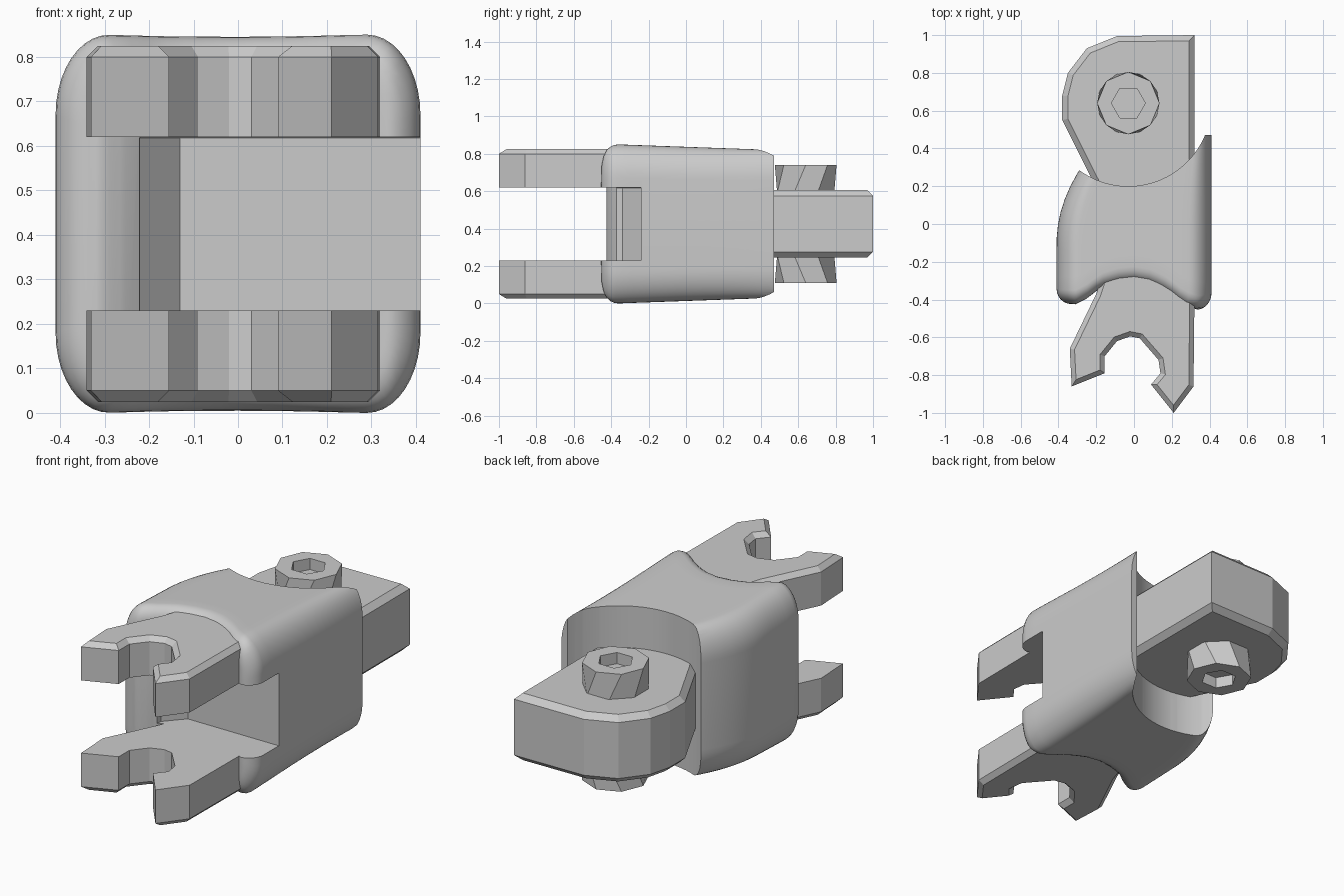
import bpy, bmesh
from math import sin, cos, pi, radians
from mathutils import Matrix

if "Cube" in bpy.data.objects:
    bpy.data.objects.remove(bpy.data.objects["Cube"])

ZC = 0.425              # mid height, everything is mirrored about it
PIN = (-0.03, 0.64)     # hinge axis


def finish(bm, name):
    bmesh.ops.recalc_face_normals(bm, faces=bm.faces)
    me = bpy.data.meshes.new(name)
    bm.to_mesh(me)
    bm.free()
    ob = bpy.data.objects.new(name, me)
    bpy.context.collection.objects.link(ob)
    return ob


def cut(ob, cutter):
    m = ob.modifiers.new("cut", 'BOOLEAN')
    m.operation = 'DIFFERENCE'
    m.solver = 'EXACT'
    m.object = cutter
    bpy.context.view_layer.objects.active = ob
    bpy.ops.object.modifier_apply(modifier=m.name)
    bpy.data.objects.remove(cutter)


def cylinder(name, n, r, z0, z1, turn=0.0):
    bm = bmesh.new()
    bmesh.ops.create_cone(bm, cap_ends=True, segments=n, radius1=r, radius2=r, depth=z1 - z0,
                          matrix=Matrix.Translation((*PIN, (z0 + z1) / 2)) @ Matrix.Rotation(turn, 4, 'Z'))
    return finish(bm, name)


def plate(name, pts, z0, z1, bevel, both=False):
    bm = bmesh.new()
    lo = [bm.verts.new((x, y, z0)) for x, y in pts]
    hi = [bm.verts.new((x, y, z1)) for x, y in pts]
    n = len(pts)
    bm.faces.new(lo)
    bm.faces.new(hi)
    for i in range(n):
        j = (i + 1) % n
        bm.faces.new((lo[i], lo[j], hi[j], hi[i]))
    bmesh.ops.recalc_face_normals(bm, faces=bm.faces)
    rim = [e for e in bm.edges if all(v in hi for v in e.verts)
           or (both and all(v in lo for v in e.verts))]
    bmesh.ops.bevel(bm, geom=rim, offset=bevel, segments=1, affect='EDGES', profile=0.5)
    return finish(bm, name)


def mirror_copy(ob, name):
    bm = bmesh.new()
    bm.from_mesh(ob.data)
    for v in bm.verts:
        v.co.z = 2 * ZC - v.co.z
    return finish(bm, name)


# body: rounded section swept front to back, wavy front, left side curving in
def lerp_table(t, x):
    for (a, ya), (b, yb) in zip(t, t[1:]):
        if x <= b:
            return ya + (yb - ya) * max(0, (x - a) / (b - a))
    return t[-1][1]


FRONT = [(-0.41, -0.42), (-0.31, -0.425), (-0.25, -0.395), (-0.18, -0.34), (-0.09, -0.31),
         (0, -0.30), (0.09, -0.315), (0.18, -0.36), (0.27, -0.43), (0.34, -0.455), (0.41, -0.445)]


def half_section(inset):
    w, h = 0.41 - inset, 0.425 - inset
    rx, rz = 0.12 - inset * 0.5, 0.18 - inset * 0.6
    corner = [(w - rx + rx * sin(a), h - rz + rz * cos(a)) for a in [i * pi / 20 for i in range(11)]]
    flat = [(-1 + 2 * i / 14) * (w - rx) for i in range(1, 14)]
    return [(-x, z) for x, z in reversed(corner)] + [(x, h) for x in flat] + corner


def body_point(x, z, back, inset_y, t):
    f = lerp_table(FRONT, x) + inset_y
    y = f + (back - f) * t
    k = max(0, (y + 0.1) / 0.385)
    left = -0.41 + 0.12 * k * k
    x2 = left + (x + 0.41) / 0.82 * (0.41 - left)
    z *= 1 - 0.07 * max(0, min(1, (y + 0.36) / 0.83))
    return x2, y, ZC + z


bm = bmesh.new()
rings = []
R = 0.075
stations = [(R * (1 - sin(a)), R * (1 - cos(a)), 0.0) for a in [i * pi / 12 for i in range(7)]]
stations += [(0, R, i / 12) for i in range(1, 13)]
for inset, dy, t in stations:
    half = half_section(inset)
    ring = [(x, z) for x, z in half] + [(x, -z) for x, z in reversed(half)]
    rings.append([bm.verts.new(body_point(x, z, 0.47, dy, t)) for x, z in ring])
n = len(rings[0])
for a, b in zip(rings, rings[1:]):
    for i in range(n):
        j = (i + 1) % n
        bm.faces.new((a[i], a[j], b[j], b[i]))
for r in (rings[0], rings[-1]):
    for i in range(n // 2 - 1):
        bm.faces.new((r[i], r[i + 1], r[n - 2 - i], r[n - 1 - i]))
body = finish(bm, "link_body")
cut(body, cylinder("hinge_clearance", 64, 0.44, -0.3, 1.2))

# slot between the prongs, open to the right, with a sloped left wall
slot = plate("slot", [(-0.23, -0.6), (0.6, -0.6), (0.6, -0.24), (-0.13, -0.24), (-0.22, -0.34)],
             0.23, 0.62, 0.002)
cut(body, slot)
bpy.ops.object.select_all(action='DESELECT')
body.select_set(True)
bpy.context.view_layer.objects.active = body
bpy.ops.object.shade_smooth_by_angle(angle=radians(32))

# front prongs with open snap sockets
prong = [(-0.16, -0.25), (-0.20, -0.37), (-0.34, -0.66), (-0.33, -0.86), (-0.155, -0.79),
         (-0.155, -0.70), (-0.09, -0.62), (-0.02, -0.595), (0.03, -0.605), (0.13, -0.72),
         (0.14, -0.79), (0.09, -0.85), (0.21, -1.0), (0.315, -0.86), (0.32, -0.40), (0.30, -0.25)]
upper = plate("upper_prong", prong, 0.62, 0.825, 0.025)
mirror_copy(upper, "lower_prong")

# rear hinge tab
tab = [(0.32, 0.1), (0.32, 1.0), (-0.09, 0.995), (-0.25, 0.93), (-0.35, 0.80), (-0.38, 0.68),
       (-0.38, 0.55), (-0.23, 0.25), (-0.15, 0.1)]
plate("hinge_tab", tab, 0.245, 0.605, 0.03, both=True)

# hinge pins with hexagonal recess
pin = cylinder("upper_pin", 8, 0.165, 0.59, 0.74, pi / 8)
for v in pin.data.vertices:         # slight twist gives the triangular facets
    if v.co.z > 0.7:
        v.co = Matrix.Translation((*PIN, 0)) @ Matrix.Rotation(pi / 8, 4, 'Z') @ \
            Matrix.Translation((-PIN[0], -PIN[1], 0)) @ v.co
cut(pin, cylinder("hex_recess", 6, 0.09, 0.68, 0.9, pi / 6))
mirror_copy(pin, "lower_pin")
